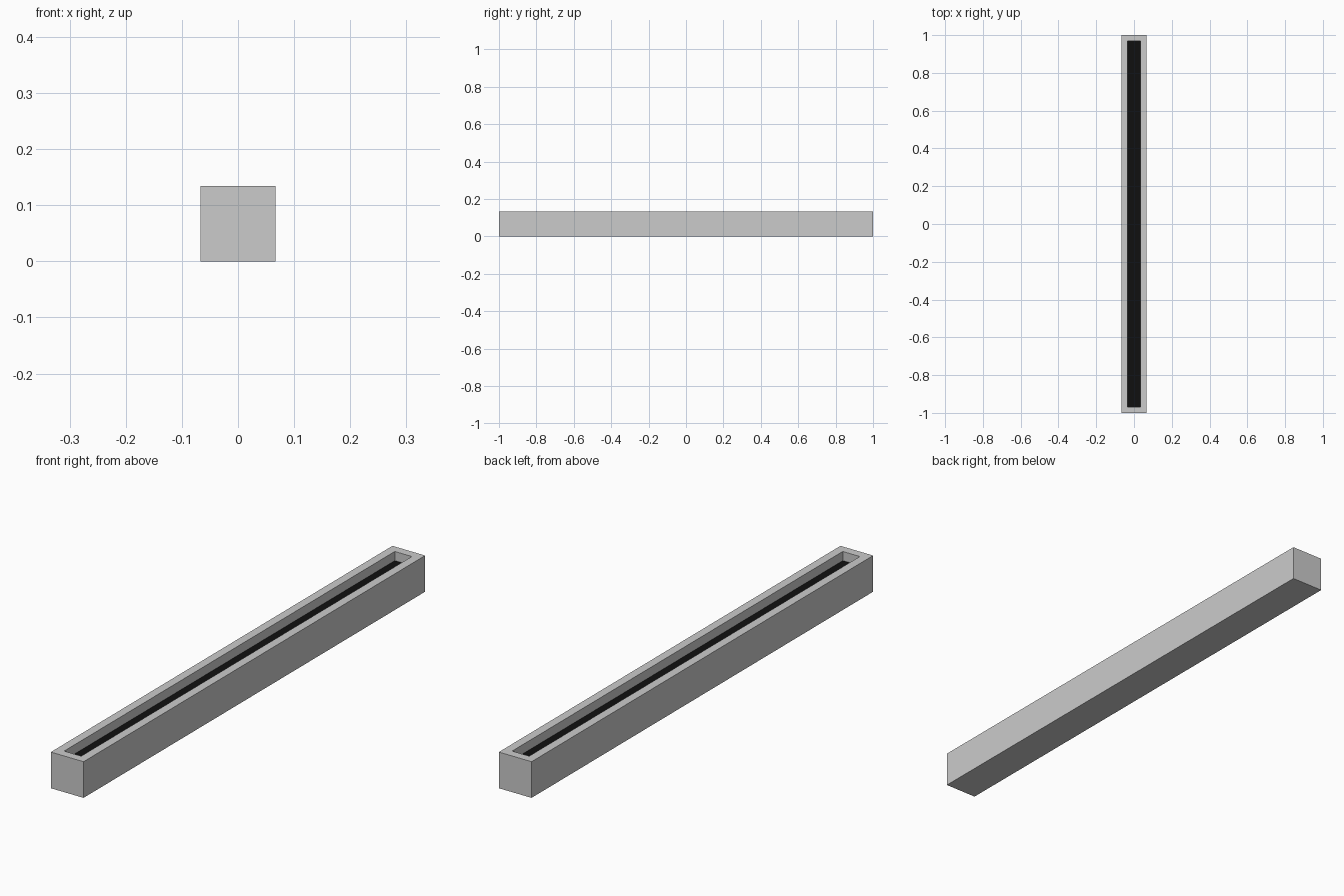
import bpy, bmesh

if "Cube" in bpy.data.objects:
    bpy.data.objects.remove(bpy.data.objects["Cube"])

WIDTH, LENGTH, HEIGHT = 0.134, 2.0, 0.134
WALL, DEPTH = 0.032, 0.034


def add_object(name, bm):
    mesh = bpy.data.meshes.new(name)
    bm.to_mesh(mesh)
    bm.free()
    obj = bpy.data.objects.new(name, mesh)
    bpy.context.collection.objects.link(obj)
    return obj


# Housing: a long box with a rectangular recess sunk into its top
bm = bmesh.new()
bmesh.ops.create_cube(bm, size=1)
bmesh.ops.scale(bm, vec=(WIDTH, LENGTH, HEIGHT), verts=bm.verts)
bmesh.ops.translate(bm, vec=(0, 0, HEIGHT / 2), verts=bm.verts)
top = max(bm.faces, key=lambda f: f.calc_center_median().z)
bmesh.ops.inset_region(bm, faces=[top], thickness=WALL, use_even_offset=True)
new = bmesh.ops.extrude_face_region(bm, geom=[top])["geom"]
floor = next(g for g in new if isinstance(g, bmesh.types.BMFace))
bmesh.ops.translate(bm, vec=(0, 0, -DEPTH), verts=floor.verts)
# The dark panel closes the recess, so the housing needs no floor or old cap there
bmesh.ops.delete(bm, geom=[f for f in {top, floor} if f.is_valid], context="FACES_ONLY")
bmesh.ops.recalc_face_normals(bm, faces=bm.faces)
add_object("housing", bm)

# Dark panel at the bottom of the recess
bm = bmesh.new()
bmesh.ops.create_grid(bm, x_segments=1, y_segments=1, size=0.5)
bmesh.ops.scale(bm, vec=(WIDTH - 2 * WALL, LENGTH - 2 * WALL, 1), verts=bm.verts)
bmesh.ops.translate(bm, vec=(0, 0, HEIGHT - DEPTH), verts=bm.verts)
panel = add_object("recessed_panel", bm)
black = bpy.data.materials.new("black")
black.diffuse_color = (0.005, 0.005, 0.005, 1)
black.use_nodes = True
black.node_tree.nodes["Principled BSDF"].inputs["Base Color"].default_value = black.diffuse_color
panel.data.materials.append(black)
